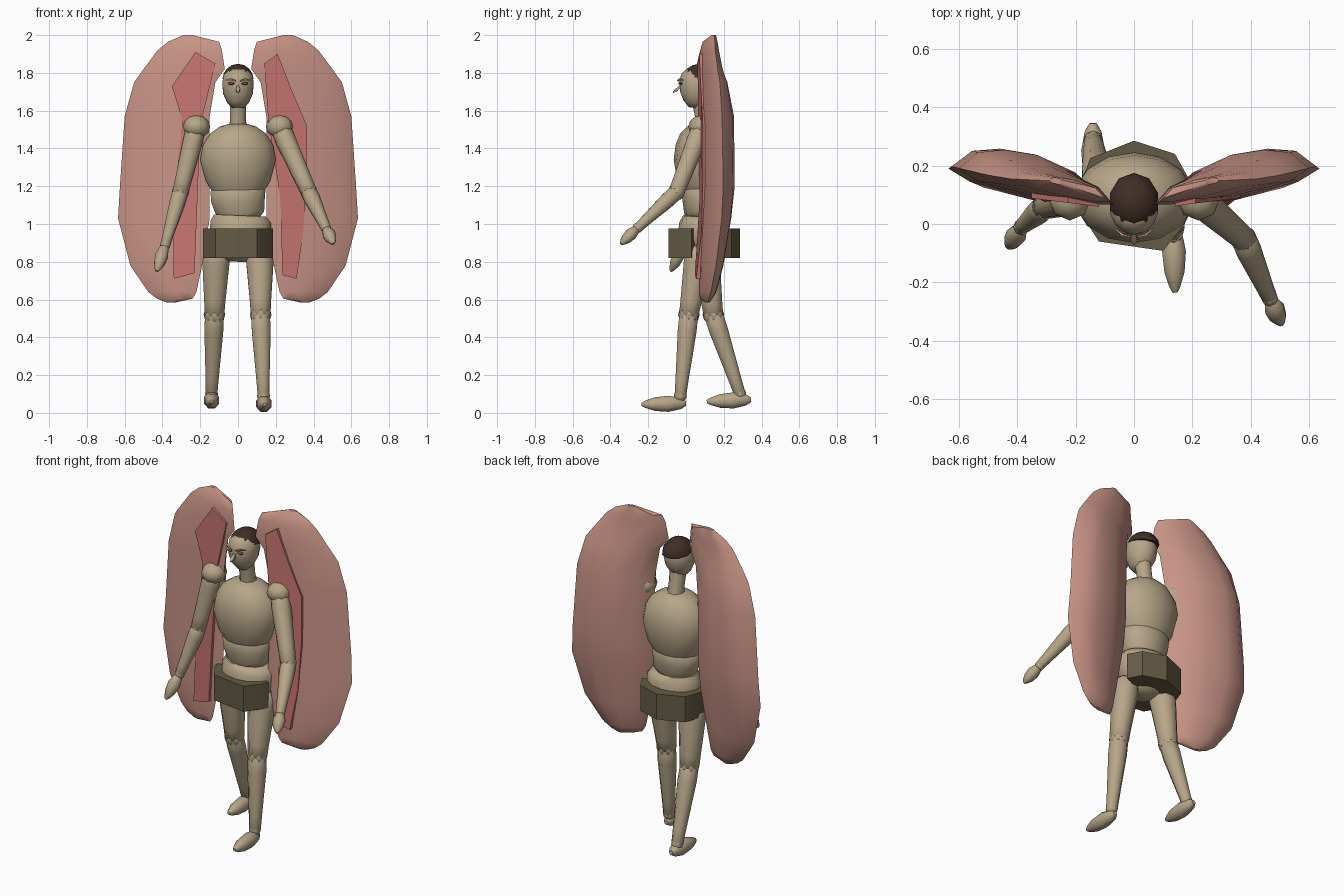
import bpy, bmesh, math
from mathutils import Vector

cube = bpy.data.objects.get("Cube")
if cube:
    bpy.data.objects.remove(cube, do_unlink=True)


def material(name, rgb):
    m = bpy.data.materials.new(name)
    m.use_nodes = True
    m.diffuse_color = (*rgb, 1)
    m.node_tree.nodes["Principled BSDF"].inputs["Base Color"].default_value = (*rgb, 1)
    return m


SKIN = material("tan skin", (0.47, 0.38, 0.25))
WING = material("dusty pink", (0.57, 0.29, 0.235))
RED = material("muted red", (0.56, 0.175, 0.16))
CLOTH = material("olive brown", (0.13, 0.105, 0.06))
HAIR = material("dark brown", (0.05, 0.027, 0.02))
EYE = material("eye red", (0.25, 0.06, 0.045))


def finish(name, bm, mat, angle=40):
    bmesh.ops.recalc_face_normals(bm, faces=bm.faces)
    mesh = bpy.data.meshes.new(name)
    bm.to_mesh(mesh)
    bm.free()
    mesh.materials.append(mat)
    ob = bpy.data.objects.new(name, mesh)
    bpy.context.collection.objects.link(ob)
    bpy.ops.object.select_all(action='DESELECT')
    ob.select_set(True)
    bpy.context.view_layer.objects.active = ob
    bpy.ops.object.shade_smooth_by_angle(angle=math.radians(angle))


def bridge(bm, rows):
    """Skin a list of closed point rows and cap both ends."""
    rows = [[bm.verts.new(p) for p in row] for row in rows]
    n = len(rows[0])
    for a, b in zip(rows, rows[1:]):
        for i in range(n):
            j = (i + 1) % n
            bm.faces.new((a[i], a[j], b[j], b[i]))
    bm.faces.new(rows[0])
    bm.faces.new(rows[-1])


def loft(name, rings, mat, sides=8, angle=50):
    """Rings are (centre, width radius, depth radius) along one axis."""
    rings = [(Vector(c), rx, ry) for c, rx, ry in rings]
    d = (rings[-1][0] - rings[0][0]).normalized()
    u = (Vector((1, 0, 0)) - d * d.x).normalized()
    v = d.cross(u)
    bm = bmesh.new()
    bridge(bm, [[c + u * rx * math.cos(k) + v * ry * math.sin(k)
                 for k in (math.tau * (i + .5) / sides for i in range(sides))]
                for c, rx, ry in rings])
    finish(name, bm, mat, angle)


def limb(name, a, b, ra, rb):
    a, b = Vector(a), Vector(b)
    stops = ((-.06, .6), (0, .95), (.2, 1.05), (.8, 1), (1, 1), (1.06, .6))
    loft(name, [(a.lerp(b, t), *[(ra + (rb - ra) * t) * s] * 2) for t, s in stops], SKIN)


def pod(name, a, b, rx, ry):
    a, b = Vector(a), Vector(b)
    stops = ((0, .3), (.12, .7), (.4, 1), (.7, .85), (.92, .45), (1, .2))
    loft(name, [(a.lerp(b, t), rx * s, ry * s) for t, s in stops], SKIN)


def ball(name, c, r, mat=SKIN):
    bm = bmesh.new()
    bmesh.ops.create_uvsphere(bm, u_segments=8, v_segments=6, radius=1)
    for vert in bm.verts:
        vert.co = Vector(c) + Vector([vert.co[i] * r[i] for i in range(3)])
    finish(name, bm, mat, 50)


def stack(name, rows, sides=14):
    """Rows are (z, x, y, width radius, depth radius)."""
    loft(name, [((x, y, z), rx, ry) for z, x, y, rx, ry in rows], SKIN, sides, 60)


# Torso, neck and head
stack("chest", [(1.17, 0, .09, .14, .11), (1.23, 0, .09, .175, .137), (1.34, 0, .09, .205, .155),
                (1.42, 0, .09, .19, .145), (1.48, 0, .09, .15, .12), (1.515, 0, .09, .1, .085),
                (1.53, 0, .09, .05, .05)])
stack("abdomen", [(1.02, .01, .09, .1, .08), (1.06, .01, .09, .132, .1),
                  (1.12, 0, .09, .145, .108), (1.18, 0, .09, .15, .115), (1.2, 0, .09, .13, .1)])
stack("pelvis", [(.8, 0, .09, .05, .06), (.83, 0, .09, .11, .1), (.93, .01, .09, .165, .135),
                 (1.01, .015, .09, .165, .125), (1.045, .01, .09, .14, .105)])
stack("neck", [(1.5, 0, .1, .05, .05), (1.57, 0, .09, .045, .045), (1.68, 0, .07, .048, .05)], sides=8)
stack("head", [(1.615, 0, .045, .03, .03), (1.645, 0, .05, .06, .063), (1.69, 0, .055, .08, .087),
               (1.74, 0, .06, .085, .097), (1.785, 0, .065, .08, .09), (1.81, 0, .07, .06, .07),
               (1.825, 0, .07, .025, .03)])

# Hair cap, cut along a line that falls a little toward the back
bm = bmesh.new()
bmesh.ops.create_uvsphere(bm, u_segments=10, v_segments=8, radius=1)
for vert in bm.verts:
    vert.co = Vector((vert.co.x * .088, .075 + vert.co.y * .1, 1.76 + vert.co.z * .088))
bmesh.ops.bisect_plane(bm, geom=bm.verts[:] + bm.edges[:] + bm.faces[:],
                       plane_co=(0, .075, 1.772), plane_no=(0, .15, 1), clear_inner=True)
bmesh.ops.holes_fill(bm, edges=[e for e in bm.edges if e.is_boundary])
finish("hair", bm, HAIR)

# Face
loft("nose", [((0, -.03, 1.73), .006, .006), ((0, -.05, 1.71), .016, .012),
              ((0, -.07, 1.695), .004, .004)], SKIN, 4, 20)
for side, s in (("left", 1), ("right", -1)):
    ball(side + "_eye", (s * .036, -.029, 1.744), (.018, .012, .008), EYE)
    loft(side + "_brow", [((s * .012, -.044, 1.757), .004, .004), ((s * .04, -.036, 1.766), .006, .006),
                          ((s * .065, -.016, 1.762), .003, .003)], SKIN, 4, 20)

# Arms: shoulder, elbow, wrist, fingertips
arms = {"left": ((.22, .085, 1.515), (.375, -.05, 1.17), (.465, -.255, .98), (.505, -.345, .895)),
        "right": ((-.22, .085, 1.515), (-.305, .06, 1.17), (-.385, -.01, .89), (-.43, -.08, .75))}
for side, (shoulder, elbow, wrist, tip) in arms.items():
    ball(side + "_shoulder", shoulder, (.073, .073, .062))
    limb(side + "_upper_arm", shoulder, elbow, .056, .045)
    ball(side + "_elbow", elbow, (.045, .045, .045))
    limb(side + "_forearm", elbow, wrist, .046, .027)
    ball(side + "_wrist", wrist, (.028, .028, .028))
    pod(side + "_hand", wrist, tip, .036, .034)

# Legs: hip, knee, ankle, heel, toe
legs = {"left": ((.115, .07, .86), (.12, .015, .52), (.135, -.03, .09), (.135, 0, .05), (.14, -.235, .045)),
        "right": ((-.115, .1, .86), (-.125, .145, .52), (-.14, .285, .1), (-.14, .345, .07), (-.14, .11, .06))}
for side, (hip, knee, ankle, heel, toe) in legs.items():
    limb(side + "_thigh", hip, knee, .078, .056)
    ball(side + "_knee", knee, (.057, .057, .057))
    limb(side + "_shin", knee, ankle, .056, .033)
    ball(side + "_ankle", ankle, (.034, .034, .034))
    pod(side + "_foot", heel, toe, .044, .046)

# Solid loincloth with a notch at the left hip
wrap = [(.13, .05), (.185, .03), (.165, -.01), (.1, -.092), (-.12, -.06), (-.185, .04), (-.185, .13),
        (-.15, .225), (0, .285), (.14, .24), (.185, .16), (.13, .14)]
bm = bmesh.new()
bridge(bm, [[(x, y, z) for x, y in wrap] for z in (.82, .975)])
finish("loincloth", bm, CLOTH, 30)


# Wings: rows of (z, inner x, outer x, fullness, shift back)
def lean(x):
    return .05 + .235 * abs(x)


wing_rows = [(2, .24, .29, .15, .03), (1.965, .1, .37, .35, .015), (1.92, .085, .425, .45, .005),
             (1.82, .07, .5, .6, 0), (1.75, .12, .55, .75, 0), (1.57, .15, .6, 1, 0),
             (1.2, .15, .625, 1, 0), (1.03, .15, .635, .9, -.01), (.78, .19, .57, .7, -.025),
             (.64, .22, .475, .5, -.03), (.605, .24, .43, .35, -.03), (.585, .33, .38, .15, -.025)]
section = [(0, 0), (.12, .08), (.4, .108), (.65, .1), (.85, .07), (1, 0),
           (.85, -.03), (.4, -.035), (.12, -.02)]
for side, s in (("left", 1), ("right", -1)):
    bm = bmesh.new()
    rows = []
    for z, x0, x1, full, shift in wing_rows:
        xs = [(x0 + (x1 - x0) * t, off * full + shift) for t, off in section]
        rows.append([(s * x, lean(x) + off, z) for x, off in xs])
    bridge(bm, rows)
    finish(side + "_wing", bm, WING)

# Red panels on the front of the wings, following the lower sweep
panels = {"left": [(.14, 1.85), (.21, 1.9), (.28, 1.72), (.365, 1.52), (.365, 1.25), (.345, .95),
                   (.31, .71), (.235, .73), (.225, 1.13), (.16, 1.55)],
          "right": [(-.12, 1.85), (-.225, 1.91), (-.35, 1.73), (-.295, 1.55), (-.345, 1.05),
                    (-.34, .71), (-.23, .74), (-.2, 1.52)]}
for side, outline in panels.items():
    bm = bmesh.new()
    bridge(bm, [[(x, lean(x) - .11 * abs(x) - .1 * max(0, 1 - z) + off, z) for x, z in outline]
                for off in (-.006, .025)])
    finish(side + "_wing_panel", bm, RED, 30)
